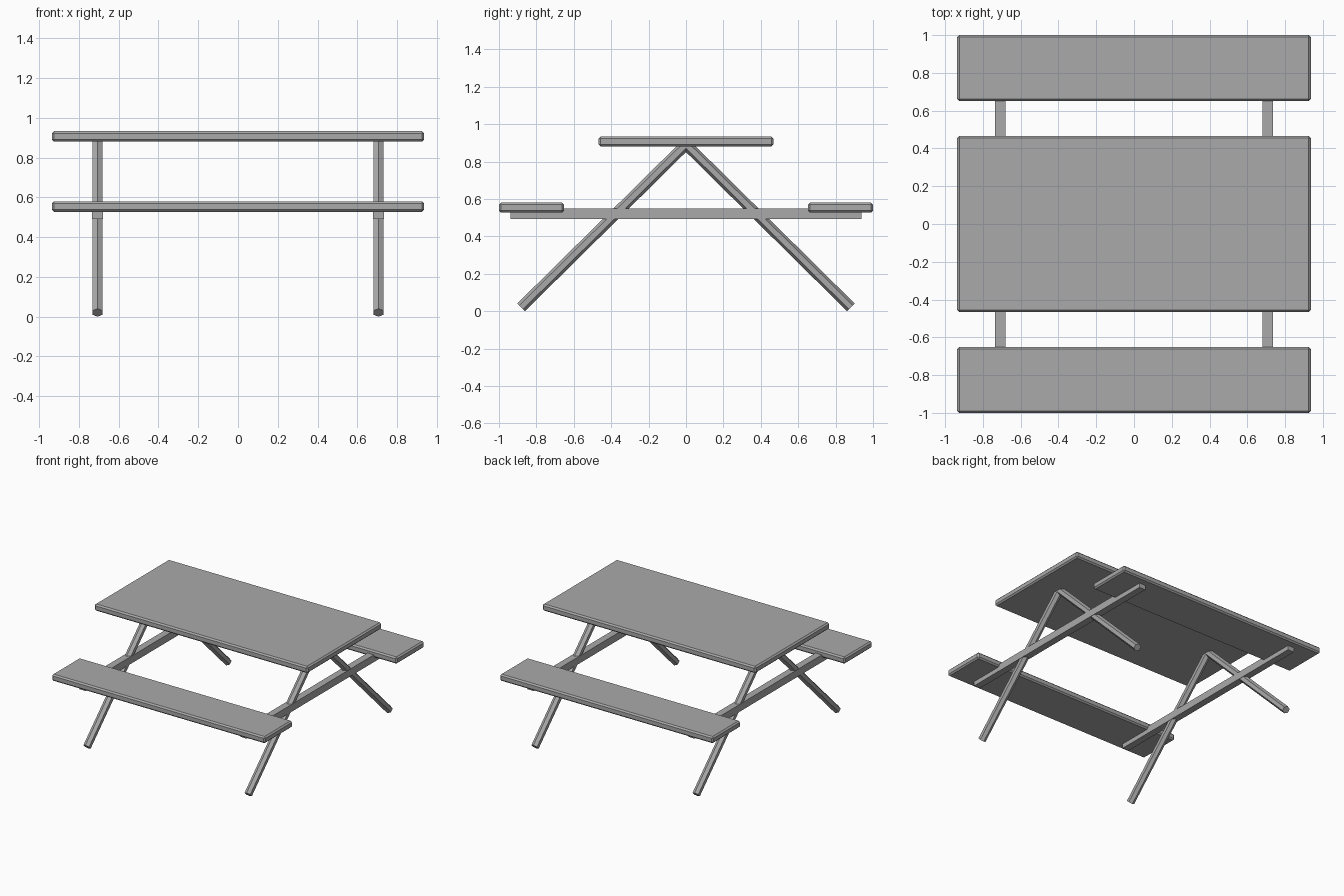
import bpy
import math
from mathutils import Vector

if "Cube" in bpy.data.objects:
    bpy.data.objects.remove(bpy.data.objects["Cube"])

grey = bpy.data.materials.new("weathered grey")
grey.diffuse_color = (0.4, 0.4, 0.4, 1)
grey.use_nodes = True
grey.node_tree.nodes["Principled BSDF"].inputs["Base Color"].default_value = grey.diffuse_color


def finish(ob, name):
    ob.name = name
    ob.data.materials.append(grey)
    return ob


def box(name, centre, size, bevel=0.0):
    bpy.ops.mesh.primitive_cube_add(size=1, location=centre)
    ob = finish(bpy.context.object, name)
    ob.scale = size
    bpy.ops.object.transform_apply(location=False, rotation=False, scale=True)
    if bevel:
        mod = ob.modifiers.new("chamfer", 'BEVEL')
        mod.width = bevel
        mod.segments = 1
    return ob


def hex_leg(name, top, foot, radius):
    top, foot = Vector(top), Vector(foot)
    d = top - foot
    # corners of the hexagon lie in the YZ plane, flats face +-x
    bpy.ops.mesh.primitive_cylinder_add(
        vertices=6, radius=radius, depth=d.length, location=(top + foot) / 2,
        rotation=(-math.atan2(d.y, d.z), 0, 0))
    return finish(bpy.context.object, name)


# tabletop
box("tabletop", (0, 0, 0.907), (1.872, 0.934, 0.053), 0.011)

# benches
for side, s in (("front", -1), ("back", 1)):
    box(f"{side}_bench", (0, s * 0.826, 0.554), (1.872, 0.348, 0.053), 0.011)

# two A-frames: a cross beam and a pair of splayed legs each
for end, x in (("left", -0.707), ("right", 0.707)):
    box(f"{end}_cross_beam", (x, 0, 0.521), (0.056, 1.876, 0.058))
    for side, s in (("front", -1), ("back", 1)):
        hex_leg(f"{end}_{side}_leg", (x, 0, 0.892), (x, s * 0.882, 0.0205), 0.029)
